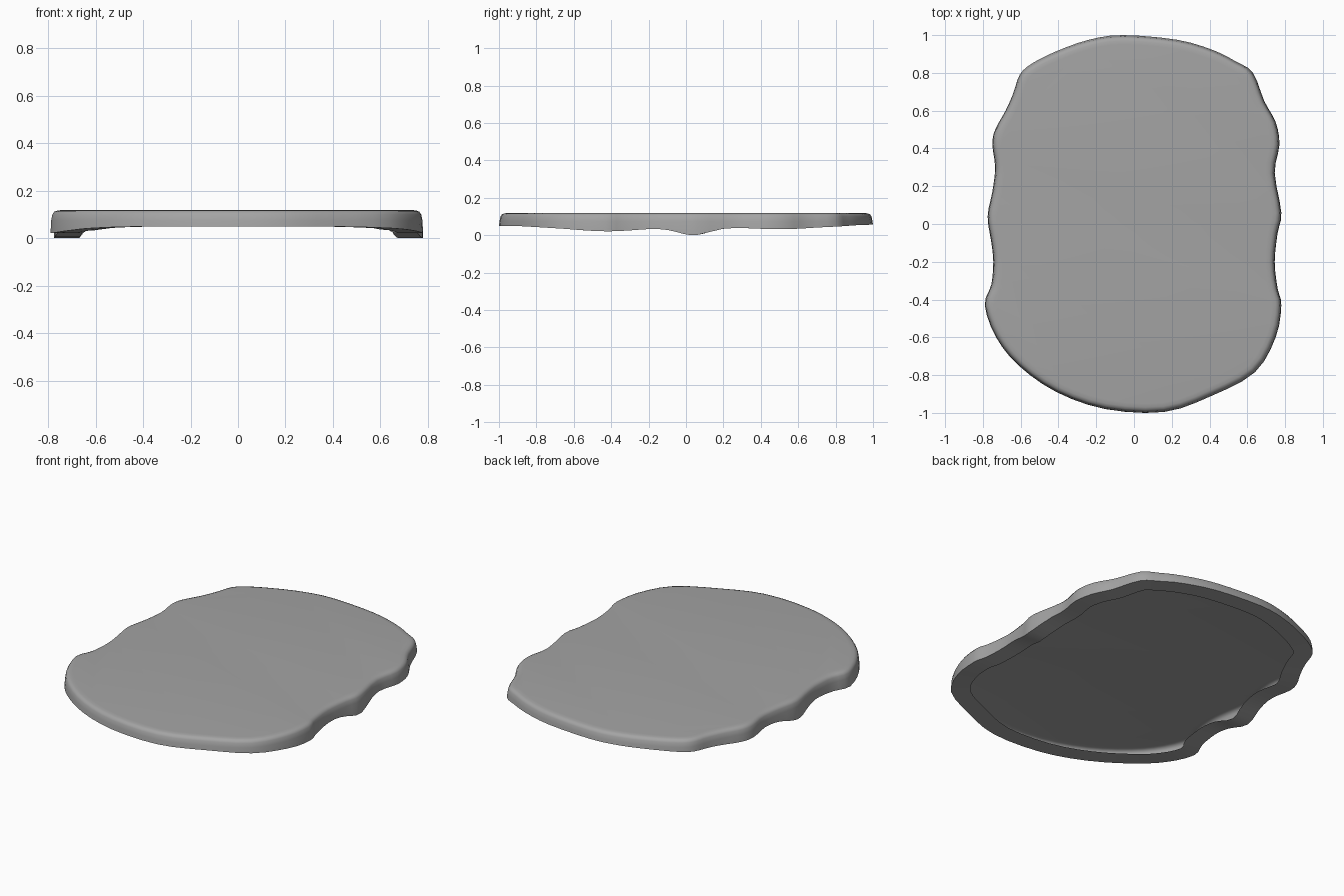
import bpy
import bmesh
import math
from mathutils import Vector

cube = bpy.data.objects.get("Cube")
if cube:
    bpy.data.objects.remove(cube, do_unlink=True)

# Wavy outline in hundredths, counter-clockwise from the back
OUTLINE = [
    (-6, 100), (-24, 97.5), (-41, 91.5), (-54, 85), (-60.5, 79), (-64, 69), (-68, 60),
    (-73.5, 50), (-75, 42), (-73.5, 30), (-75, 17), (-77.5, 4), (-75.5, -10), (-74.5, -20),
    (-75.5, -32), (-79, -43), (-73, -60), (-61, -75), (-41, -89), (-15, -98),
    (16, -99.5), (41, -91), (64, -78.5), (75, -60), (78, -43), (76, -34), (74.5, -20),
    (76, -5), (78, 6), (74.5, 27), (77, 42), (75, 54), (69, 65), (63, 80),
    (54, 86), (42, 92), (23, 97.5),
]
STEPS = 3


def smooth_loop(coarse):
    """Closed Catmull-Rom curve through the outline points."""
    result = []
    for i, b in enumerate(coarse):
        a, c, d = coarse[i - 1], coarse[(i + 1) % len(coarse)], coarse[(i + 2) % len(coarse)]
        for k in range(STEPS):
            t = k / STEPS
            result.append(b + (c - a) * t / 2
                          + (a - b * 2.5 + c * 2 - d / 2) * t ** 2
                          + (b * 3 - a - c * 3 + d) * t ** 3 / 2)
    return result


points = smooth_loop([Vector(p) / 100 for p in OUTLINE])

# Feet along both long sides: centre along y, spread, depth
FEET = [(-0.42, 0.24, 0.022), (0.04, 0.12, 0.042), (0.5, 0.2, 0.011)]
RIM_BASE = 0.049


def rim_height(p):
    """Underside of the rim: feet on the long sides, a slight lift at the back."""
    side = min(max((abs(p.x) - 0.45) / 0.25, 0), 1)
    dip = 0.006 + sum(d * math.exp(-((p.y - c) / w) ** 2) for c, w, d in FEET)
    return RIM_BASE - side * dip + 0.008 * max(p.y, 0) ** 6


def inset_point(i, distance):
    """Move an outline point inwards, square to its neighbours."""
    along = (points[(i + STEPS) % len(points)] - points[i - STEPS]).normalized()
    return points[i] + Vector((-along.y, along.x)) * distance


def add_ring(bm, distance, height):
    ring = []
    for i, p in enumerate(points):
        q = inset_point(i, distance)
        z = height(p) if callable(height) else height
        ring.append(bm.verts.new((q.x, q.y, z)))
    return ring


def material(name, grey):
    mat = bpy.data.materials.new(name)
    colour = (grey, grey, grey, 1)
    mat.diffuse_color = colour
    mat.use_nodes = True
    shader = next(n for n in mat.node_tree.nodes if n.type == "BSDF_PRINCIPLED")
    shader.inputs["Base Color"].default_value = colour
    return mat


# Open shell: rings run from the inner lip of the rim, up the wall to the top
SECTION = [
    (0.105, rim_height), (0, rim_height),
    (0.003, 0.075), (0.008, 0.1), (0.016, 0.112), (0.03, 0.117), (0.05, 0.119),
]
bm = bmesh.new()
rings = [add_ring(bm, distance, height) for distance, height in SECTION]
for low, high in zip(rings, rings[1:]):
    for i in range(len(low)):
        j = (i + 1) % len(low)
        bm.faces.new((low[i], low[j], high[j], high[i]))
bm.faces.new(rings[-1])

mesh = bpy.data.meshes.new("slab")
bm.to_mesh(mesh)
bm.free()
slab = bpy.data.objects.new("slab", mesh)
bpy.context.collection.objects.link(slab)
mesh.materials.append(material("stone grey", 0.37))

bpy.context.view_layer.objects.active = slab
slab.select_set(True)
bpy.ops.object.shade_smooth_by_angle(angle=math.radians(40))
